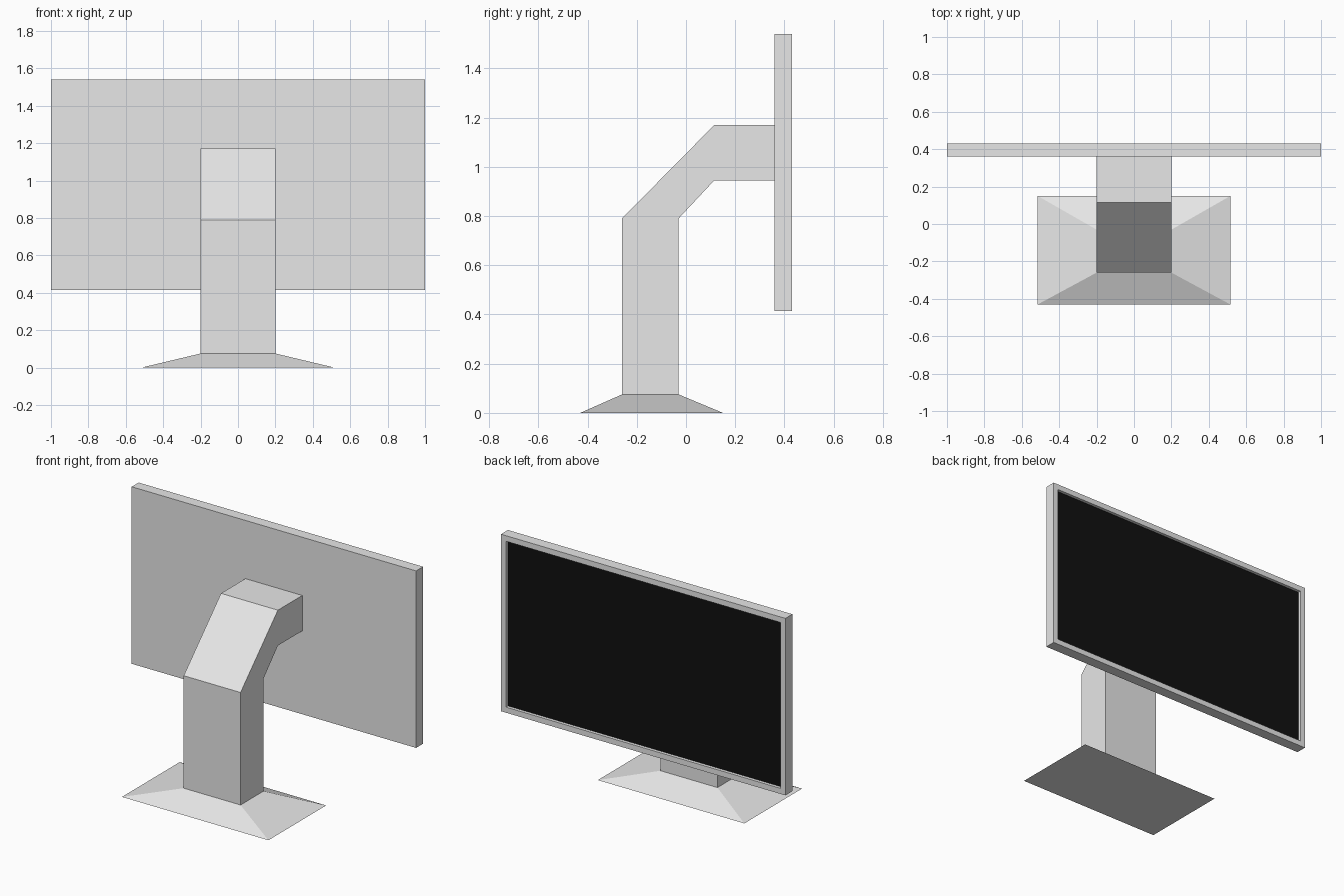
import bpy
import bmesh
from mathutils import Matrix, Vector

default = bpy.data.objects.get("Cube")
if default:
    bpy.data.objects.remove(default, do_unlink=True)


def make_material(name, rgb):
    mat = bpy.data.materials.new(name)
    mat.use_nodes = True
    mat.diffuse_color = (*rgb, 1)
    mat.node_tree.nodes["Principled BSDF"].inputs["Base Color"].default_value = (*rgb, 1)
    return mat


grey = make_material("light_grey_plastic", (0.8, 0.8, 0.8))
black = make_material("black_screen", (0.005, 0.005, 0.005))


def finish(name, bm, *materials):
    bmesh.ops.recalc_face_normals(bm, faces=bm.faces)
    mesh = bpy.data.meshes.new(name)
    bm.to_mesh(mesh)
    bm.free()
    for mat in materials:
        mesh.materials.append(mat)
    obj = bpy.data.objects.new(name, mesh)
    bpy.context.collection.objects.link(obj)
    return obj


def box(low, high):
    low, high = Vector(low), Vector(high)
    bm = bmesh.new()
    place = Matrix.Translation((low + high) / 2) @ Matrix.Diagonal((*(high - low), 1))
    bmesh.ops.create_cube(bm, size=1, matrix=place)
    return bm


# Shared stand dimensions
arm_half = 0.2
arm_front, arm_back = -0.26, -0.03
foot_top = 0.075

# Foot: a box whose top is tapered to the arm's footprint
bm = box((-0.515, -0.43, 0), (0.515, 0.15, foot_top))
for v in bm.verts:
    if v.co.z > foot_top / 2:
        v.co.x = arm_half if v.co.x > 0 else -arm_half
        v.co.y = arm_back if v.co.y > -0.14 else arm_front
finish("foot", bm, grey)

# Arm: bent side profile extruded across the width
profile = [(arm_front, foot_top), (arm_front, 0.79), (0.115, 1.17), (0.36, 1.17),
           (0.36, 0.945), (0.115, 0.945), (arm_back, 0.79), (arm_back, foot_top)]
bm = bmesh.new()
side = bm.faces.new([bm.verts.new((-arm_half, y, z)) for y, z in profile])
grown = bmesh.ops.extrude_face_region(bm, geom=[side])
moved = [g for g in grown["geom"] if isinstance(g, bmesh.types.BMVert)]
bmesh.ops.translate(bm, verts=moved, vec=(2 * arm_half, 0, 0))
finish("arm", bm, grey)

# Display: slab with a bezel and a recessed black screen
bm = box((-1, 0.36, 0.415), (1, 0.43, 1.54))
bm.normal_update()
screen = max(bm.faces, key=lambda f: f.normal.y)
bmesh.ops.inset_region(bm, faces=[screen], thickness=0.05)
bmesh.ops.inset_region(bm, faces=[screen], thickness=0)
bmesh.ops.translate(bm, verts=screen.verts, vec=(0, -0.02, 0))
screen.material_index = 1
finish("display", bm, grey, black)
